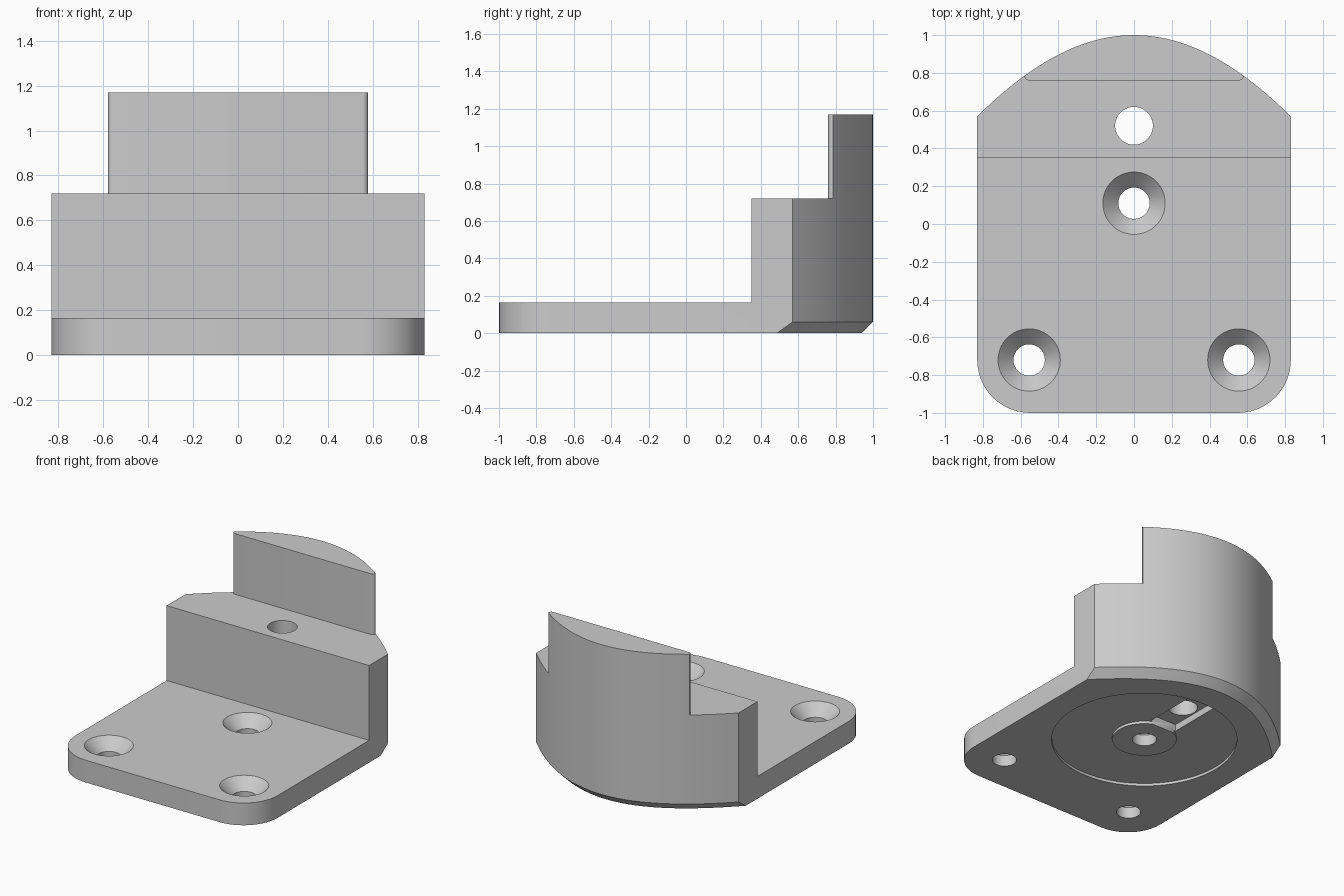
import bpy, bmesh, math

cube = bpy.data.objects.get("Cube")
if cube:
    bpy.data.objects.remove(cube)

W = 0.83          # half width
PLATE = 0.165     # plate height
SHELF = 0.72      # shelf height
TOP = 1.17        # full height


def loft(name, rings, closed=False):
    """Skin a list of equal-length point rings, capped unless closed on itself."""
    bm = bmesh.new()
    loops = [[bm.verts.new(p) for p in ring] for ring in rings]
    pairs = list(zip(loops, loops[1:]))
    if closed:
        pairs.append((loops[-1], loops[0]))
    else:
        bm.faces.new(loops[0])
        bm.faces.new(loops[-1])
    n = len(loops[0])
    for a, b in pairs:
        for i in range(n):
            j = (i + 1) % n
            bm.faces.new((a[i], a[j], b[j], b[i]))
    bmesh.ops.recalc_face_normals(bm, faces=bm.faces[:])
    mesh = bpy.data.meshes.new(name)
    bm.to_mesh(mesh)
    bm.free()
    obj = bpy.data.objects.new(name, mesh)
    bpy.context.collection.objects.link(obj)
    return obj


def prism(name, outline, z0, z1):
    return loft(name, [[(x, y, z) for x, y in outline] for z in (z0, z1)])


def lathe(name, profile, x, y, closed=False, n=64):
    angles = [2 * math.pi * i / n for i in range(n)]
    return loft(name, [[(x + r * math.cos(a), y + r * math.sin(a), z) for a in angles]
                       for r, z in profile], closed)


def box(x0, x1, y0, y1):
    return [(x0, y0), (x1, y0), (x1, y1), (x0, y1)]


def arc(cx, cy, r, start, end, n=12):
    angles = [math.radians(start + (end - start) * i / n) for i in range(n + 1)]
    return [(cx + r * math.cos(a), cy + r * math.sin(a)) for a in angles]


def back_y(x):
    return 1 - 0.655 * x**2 + 0.045 * x**4


def bevel_drop(x):
    slope = -1.31 * x + 0.18 * x**3
    return 0.06 * math.sqrt(1 + slope**2)


# Body: rounded front corners, bowed back with a bevelled lower edge
R = 0.28
front = arc(-W + R, -1 + R, R, 180, 270) + arc(W - R, -1 + R, R, 270, 360)
xs = [W * (1 - i / 32) for i in range(65)]
bow = [(x, back_y(x)) for x in xs]
lower_bow = [(x, back_y(x) - bevel_drop(x)) for x in xs]
body = loft("mounting_bracket", [[(x, y, z) for x, y in front + curve]
                                 for curve, z in ((lower_bow, 0), (bow, 0.06), (bow, TOP))])

# Space above the plate and around the upright lip
lip = arc(0.555, 0.785, 0.025, 0, -90, 6)
around_lip = [(-1.2, -1.2), (1.2, -1.2), (1.2, 1.2), (0.58, 1.2)] + lip
around_lip += [(-x, y) for x, y in reversed(lip)] + [(-0.58, 1.2), (-1.2, 1.2)]
cutters = [
    prism("plate_clearance", box(-1.2, 1.2, -1.2, 0.35), PLATE, 1.4),
    prism("lip_clearance", around_lip, SHELF, 1.4),
]

# Shallow ring recess and groove in the underside
cutters += [
    lathe("ring_recess", [(0.22, -0.1), (0.635, -0.1), (0.635, 0.02), (0.22, 0.02)],
          0, 0.11, closed=True, n=96),
    prism("underside_groove", box(-0.11, 0.11, 0.31, 0.735), -0.12, 0.07),
]

# Countersunk screw holes and the plain hole through the shelf
screw = [(0.083, -0.14), (0.083, PLATE - 0.082), (0.165, PLATE), (0.165, PLATE + 0.1)]
for x, y in ((-0.555, -0.72), (0.555, -0.72), (0, 0.11)):
    cutters.append(lathe("screw_hole", screw, x, y))
cutters.append(lathe("shelf_hole", [(0.1, -0.15), (0.1, 0.9)], 0, 0.52))

bpy.context.view_layer.objects.active = body
for cutter in cutters:
    cutter.hide_render = True
    mod = body.modifiers.new(cutter.name, "BOOLEAN")
    mod.operation = "DIFFERENCE"
    mod.solver = "EXACT"
    mod.object = cutter
    bpy.ops.object.modifier_apply(modifier=mod.name)
    bpy.data.objects.remove(cutter)

# Material and shading
grey = bpy.data.materials.new("light_grey")
grey.use_nodes = True
colour = (0.6, 0.6, 0.6, 1)
grey.diffuse_color = colour
grey.node_tree.nodes["Principled BSDF"].inputs["Base Color"].default_value = colour
body.data.materials.clear()
body.data.materials.append(grey)
for poly in body.data.polygons:
    poly.material_index = 0
bpy.ops.object.select_all(action="DESELECT")
body.select_set(True)
bpy.ops.object.shade_smooth_by_angle(angle=math.radians(30))
